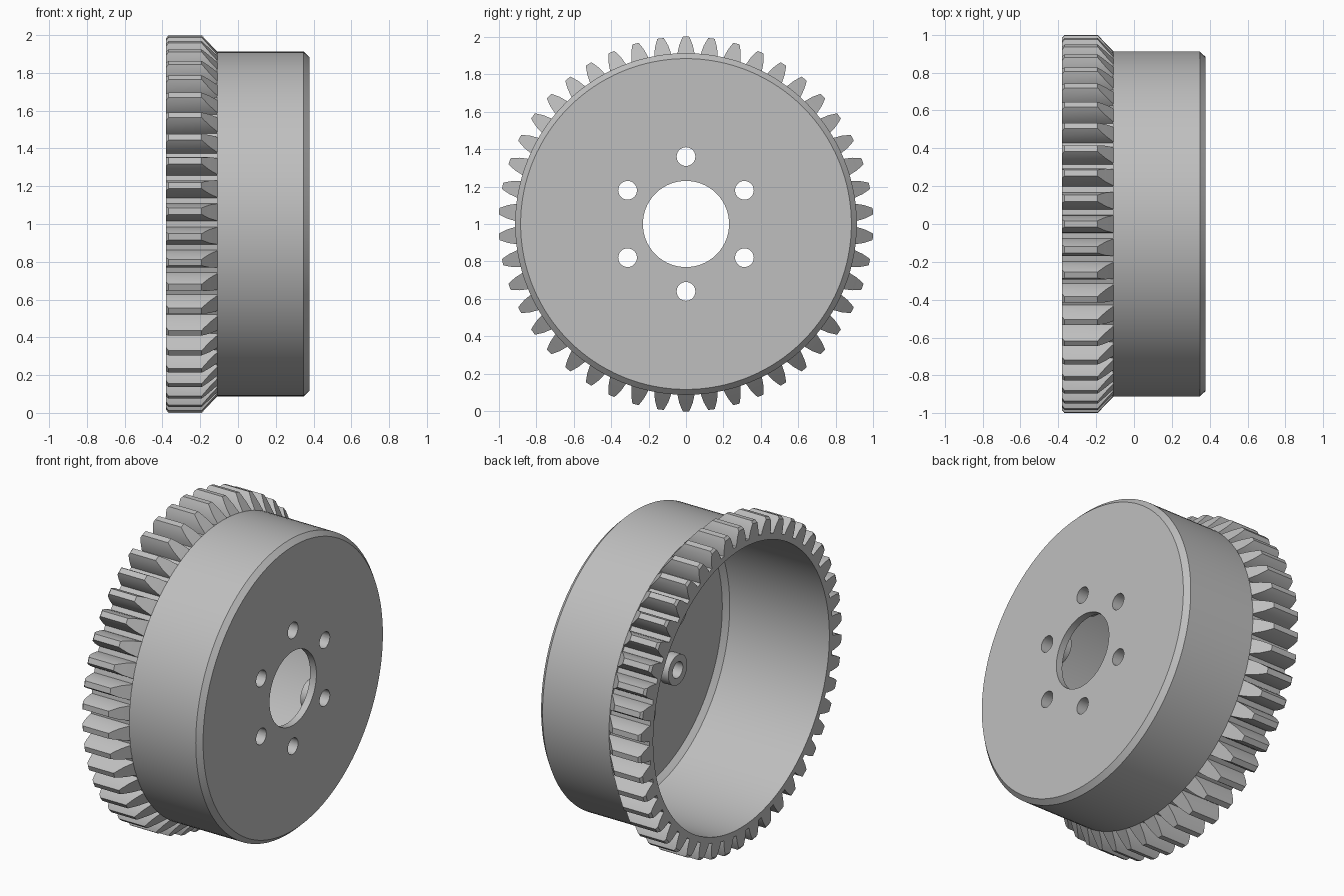
import bpy
import bmesh
import math
from mathutils import Matrix, Vector

if "Cube" in bpy.data.objects:
    bpy.data.objects.remove(bpy.data.objects["Cube"])

GREY = (0.52, 0.52, 0.52, 1)
TEETH = 46
AXIS = Vector((0, 0, 1))  # the wheel turns about x at this height

metal = bpy.data.materials.new("grey_metal")
metal.use_nodes = True
metal.diffuse_color = GREY
metal.node_tree.nodes["Principled BSDF"].inputs["Base Color"].default_value = GREY


def finish(name, bm, smooth=True):
    bmesh.ops.remove_doubles(bm, verts=bm.verts, dist=1e-5)
    bmesh.ops.recalc_face_normals(bm, faces=bm.faces)
    mesh = bpy.data.meshes.new(name)
    bm.to_mesh(mesh)
    bm.free()
    mesh.materials.append(metal)
    obj = bpy.data.objects.new(name, mesh)
    bpy.context.collection.objects.link(obj)
    if smooth:
        shade(obj)
    return obj


def shade(obj):
    bpy.ops.object.select_all(action="DESELECT")
    obj.select_set(True)
    bpy.context.view_layer.objects.active = obj
    bpy.ops.object.shade_smooth_by_angle(angle=math.radians(25))


def lathe(bm, profile, centre, steps):
    """Spin a closed (x, radius) profile about an x-parallel axis."""
    verts = [bm.verts.new(centre + Vector((x, 0, r))) for x, r in profile]
    edges = [bm.edges.new((verts[i - 1], verts[i])) for i in range(len(verts))]
    bmesh.ops.spin(bm, geom=verts + edges, cent=centre, axis=(1, 0, 0),
                   angle=math.tau, steps=steps, use_duplicate=False)


# Six bolt positions around the axle
bolts = [AXIS + Matrix.Rotation(i * math.tau / 6, 3, "X") @ Vector((0, 0, 0.36))
         for i in range(6)]

# Cup: open at -x, thin bored plate at +x, bevelled outside and inside corners
bm = bmesh.new()
lathe(bm, [(-0.38, 0.865), (-0.38, 0.9), (-0.11, 0.9), (-0.11, 0.912),
           (0.348, 0.912), (0.378, 0.883), (0.378, 0.23), (0.335, 0.23),
           (0.335, 0.835), (0.305, 0.865)], AXIS, 128)
cup = finish("cup", bm, smooth=False)

# Drill the bolt holes through the plate
bm = bmesh.new()
for p in bolts:
    bmesh.ops.create_cone(bm, cap_ends=True, segments=32, radius1=0.05,
                          radius2=0.05, depth=0.3,
                          matrix=Matrix.Translation(p + Vector((0.36, 0, 0)))
                          @ Matrix.Rotation(math.pi / 2, 4, "Y"))
drill = finish("drill_cutter", bm, smooth=False)
drill.hide_render = True
cut = cup.modifiers.new("bolt_holes", "BOOLEAN")
cut.operation = "DIFFERENCE"
cut.solver = "EXACT"
cut.object = drill
bpy.context.view_layer.objects.active = cup
bpy.ops.object.modifier_apply(modifier=cut.name)
bpy.data.objects.remove(drill)
shade(cup)

# Short hollow bosses behind the bolt holes
bm = bmesh.new()
for p in bolts:
    lathe(bm, [(0.275, 0.05), (0.275, 0.093), (0.335, 0.093), (0.335, 0.05)], p, 32)
finish("bolt_bosses", bm)

# Gear teeth: each level is radius, half width, back x, front x
levels = [(0.89, 0.047, -0.38, -0.09), (0.915, 0.045, -0.38, -0.112),
          (0.955, 0.036, -0.38, -0.15), (0.985, 0.024, -0.38, -0.178),
          (1.0, 0.017, -0.368, -0.192)]
bm = bmesh.new()
for i in range(TEETH):
    turn = Matrix.Rotation(i * math.tau / TEETH, 3, "X")
    rings = [[bm.verts.new(AXIS + turn @ Vector(c)) for c in
              ((x0, -w, r), (x1, -w, r), (x1, w, r), (x0, w, r))]
             for r, w, x0, x1 in levels]
    for low, high in zip(rings, rings[1:]):
        for k in range(4):
            bm.faces.new((low[k - 1], low[k], high[k], high[k - 1]))
    bm.faces.new(rings[-1])
    bm.faces.new(rings[0][::-1])
finish("gear_teeth", bm)
